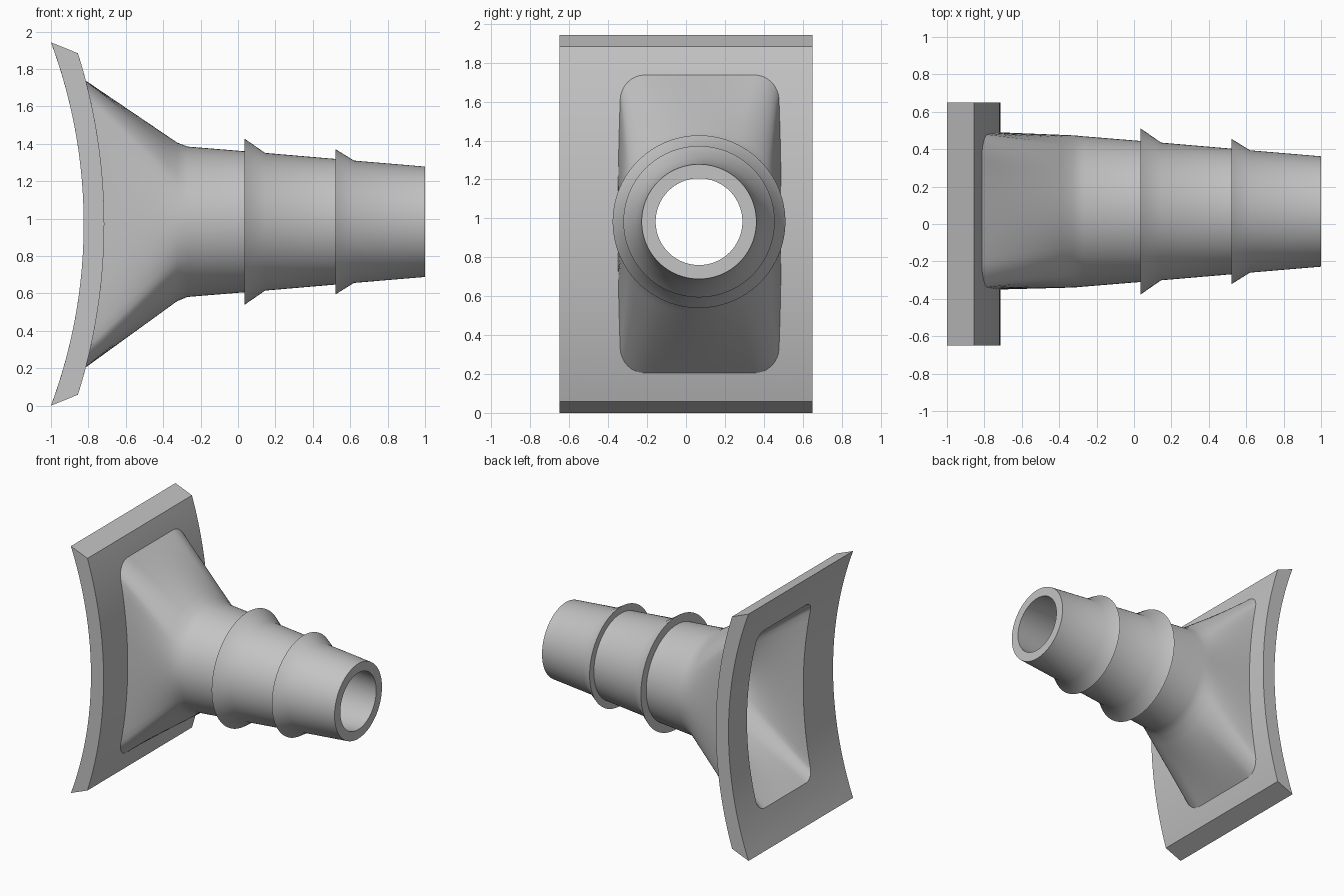
import bpy, bmesh, math

if "Cube" in bpy.data.objects:
    bpy.data.objects.remove(bpy.data.objects["Cube"])

QUARTER = 24                      # steps per quadrant of every section ring
PLATE_Z = 0.971
FLARE_Y, TUBE_Y, TUBE_Z = 0.07, 0.067, 0.983


def front_surface(z):
    return -3.745 + math.sqrt(3.03 ** 2 - (z - PLATE_Z) ** 2)


def back_surface(z):
    return -3.612 + math.sqrt(2.787 ** 2 - (z - PLATE_Z) ** 2)


def section(quadrant_point):
    """Full (y, z) ring from a first-quadrant rule, folded into all four."""
    ring = []
    for i in range(4 * QUARTER):
        q, k = divmod(i, QUARTER)
        s = k / QUARTER
        y, z = quadrant_point(1 - s if q % 2 else s)
        ring.append((y * (1 if q in (0, 3) else -1), z * (1 if q < 2 else -1)))
    return ring


def rectangle(w, h):
    return section(lambda s: (w, 2 * s * h) if s <= 0.5 else (2 * (1 - s) * w, h))


def rounded_rectangle(w, h, r):
    def point(s):
        if s < 1 / 3:
            y, z = w, 3 * s * (h - r)
        elif s > 2 / 3:
            y, z = 3 * (1 - s) * (w - r), h
        else:
            a = (3 * s - 1) * math.pi / 2
            y, z = w - r + r * math.cos(a), h - r + r * math.sin(a)
        return y * (1 - 0.04 * (z / h) ** 2), z      # sides bow out slightly
    return section(point)


def on_surface(ring, surface, dy=0):
    return [(surface(z + PLATE_Z), y + dy, z + PLATE_Z) for y, z in ring]


def circle(x, r):
    ring = section(lambda s: (r * math.cos(s * math.pi / 2), r * math.sin(s * math.pi / 2)))
    return [(x, y + TUBE_Y, z + TUBE_Z) for y, z in ring]


def blend(a, b, t):
    return [tuple(p + (q - p) * t for p, q in zip(u, v)) for u, v in zip(a, b)]


def plate_face(rim, hole, surface, steps=6):
    """Rings from the plate rim to the opening, lying on the curved surface."""
    rings = [blend(rim, hole, i / steps) for i in range(steps + 1)]
    return [[(surface(z), y, z) for x, y, z in ring] for ring in rings]


def flare(base, neck, end=0.95, steps=8):
    """Rings from the opening to the neck, stopping short to soften the bend."""
    return [blend(base, neck, end * i / steps) for i in range(1, steps + 1)]


# Section outlines
front_rim = on_surface(rectangle(0.65, 0.913), front_surface)
back_rim = on_surface(rectangle(0.65, 0.971), back_surface)
flare_base = on_surface(rounded_rectangle(0.42, 0.766, 0.125), front_surface, FLARE_Y)
opening = on_surface(rounded_rectangle(0.35, 0.70, 0.08), back_surface, FLARE_Y)

# Plate front, outer flare, barbed tube, bore, inner flare, plate back
tube_profile = [(-0.27, 0.402), (0.035, 0.377), (0.035, 0.444), (0.145, 0.368),
                (0.52, 0.336), (0.52, 0.389), (0.62, 0.327), (1, 0.295)]
rings = plate_face(front_rim, flare_base, front_surface)
rings += flare(flare_base, circle(-0.3, 0.406))
rings += [circle(x, r) for x, r in tube_profile]
rings += [circle(1, 0.223), circle(-0.27, 0.33)]
rings += flare(opening, circle(-0.3, 0.333))[::-1]
rings += plate_face(back_rim, opening, back_surface)[::-1]

bm = bmesh.new()
loops = [[bm.verts.new(p) for p in ring] for ring in rings]
count = 4 * QUARTER
for i, a in enumerate(loops):
    b = loops[(i + 1) % len(loops)]
    for j in range(count):
        k = (j + 1) % count
        bm.faces.new((a[j], a[k], b[k], b[j]))
bmesh.ops.recalc_face_normals(bm, faces=bm.faces[:])

mesh = bpy.data.meshes.new("flanged_hose_connector")
bm.to_mesh(mesh)
bm.free()
connector = bpy.data.objects.new("flanged_hose_connector", mesh)
bpy.context.collection.objects.link(connector)

# Plain grey material
grey = bpy.data.materials.new("light_grey")
grey.use_nodes = True
colour = (0.55, 0.55, 0.55, 1)
grey.diffuse_color = colour
grey.node_tree.nodes["Principled BSDF"].inputs["Base Color"].default_value = colour
mesh.materials.append(grey)

# Smooth shading with crisp edges
bpy.ops.object.select_all(action='DESELECT')
connector.select_set(True)
bpy.context.view_layer.objects.active = connector
bpy.ops.object.shade_smooth_by_angle(angle=math.radians(30))
